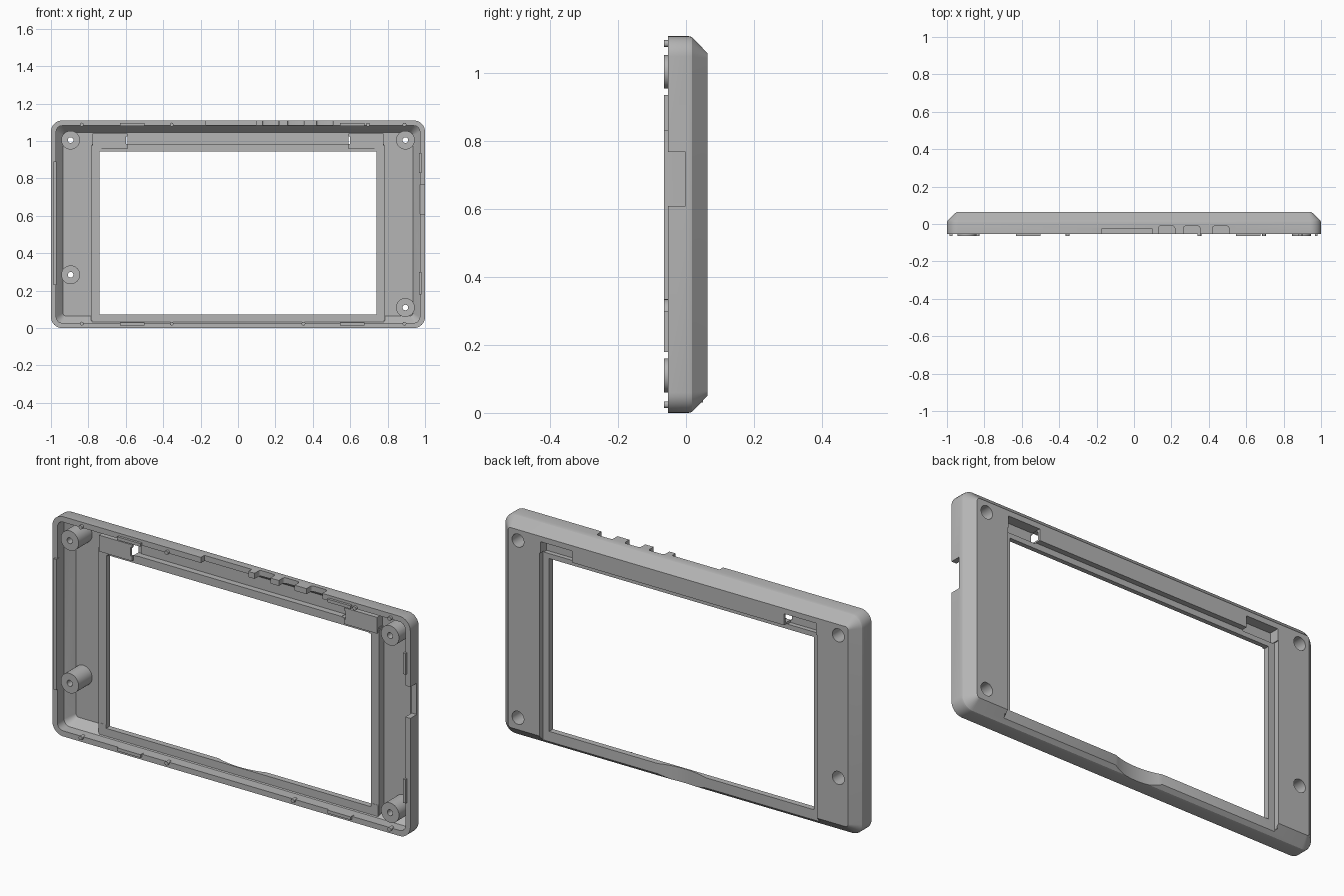
import bpy, bmesh, math
from mathutils import Matrix, Vector

if "Cube" in bpy.data.objects:
    bpy.data.objects.remove(bpy.data.objects["Cube"])

grey = bpy.data.materials.new("light_grey")
grey.use_nodes = True
COLOUR = (0.46, 0.46, 0.46, 1)
grey.diffuse_color = COLOUR
grey.node_tree.nodes["Principled BSDF"].inputs["Base Color"].default_value = COLOUR

HEIGHT = 1.11
FRONT, TIP, BACK = -0.053, -0.065, 0.063


def finish(bm, name):
    bmesh.ops.recalc_face_normals(bm, faces=bm.faces)
    mesh = bpy.data.meshes.new(name)
    bm.to_mesh(mesh)
    bm.free()
    mesh.materials.append(grey)
    ob = bpy.data.objects.new(name, mesh)
    bpy.context.scene.collection.objects.link(ob)
    return ob


def box(name, x0, x1, y0, y1, z0, z1, bevel=0):
    bm = bmesh.new()
    size = Vector((x1 - x0, y1 - y0, z1 - z0))
    mid = Vector((x0 + x1, y0 + y1, z0 + z1)) / 2
    bmesh.ops.create_cube(bm, size=1, matrix=Matrix.Translation(mid) @ Matrix.Diagonal(size).to_4x4())
    if bevel:  # round the edges that run through the top wall
        edges = [e for e in bm.edges if all(v.co.y > mid.y for v in e.verts)
                 and abs(e.verts[0].co.z - e.verts[1].co.z) > 1e-4]
        bmesh.ops.bevel(bm, geom=edges, offset=bevel, segments=4, profile=0.5, affect='EDGES')
    return finish(bm, name)


def rod(name, x, z, radius, y0, y1, sides=32):
    bm = bmesh.new()
    place = Matrix.Translation((x, (y0 + y1) / 2, z)) @ Matrix.Rotation(math.pi / 2, 4, 'X')
    bmesh.ops.create_cone(bm, cap_ends=True, segments=sides, radius1=radius,
                          radius2=radius, depth=y1 - y0, matrix=place)
    return finish(bm, name)


def rounded_loft(name, sections, radius, steps=8):
    """Loft rounded rectangles given as (depth, inset) pairs."""
    bm = bmesh.new()
    rings = []
    for y, inset in sections:
        r = max(radius - inset, 0.015)
        ring = []
        for k, (sx, sz) in enumerate(((1, 1), (-1, 1), (-1, -1), (1, -1))):
            cx = sx * (1 - inset - r)
            cz = HEIGHT / 2 + sz * (HEIGHT / 2 - inset - r)
            for i in range(steps + 1):
                a = math.pi / 2 * (k + i / steps)
                ring.append(bm.verts.new((cx + r * math.cos(a), y, cz + r * math.sin(a))))
        rings.append(ring)
    for a, b in zip(rings, rings[1:]):
        for i in range(len(a)):
            j = (i + 1) % len(a)
            bm.faces.new((a[i], a[j], b[j], b[i]))
    bm.faces.new(rings[0])
    bm.faces.new(rings[-1])
    return finish(bm, name)


def combine(target, tool, operation):
    mod = target.modifiers.new("combine", 'BOOLEAN')
    mod.operation, mod.solver, mod.object = operation, 'EXACT', tool
    bpy.context.view_layer.update()
    bpy.context.view_layer.objects.active = target
    bpy.ops.object.modifier_apply(modifier=mod.name)
    bpy.data.objects.remove(tool)


# Hollow shell with a chamfered back
frame = rounded_loft("frame_shell", [(FRONT, 0), (0.008, 0), (0.018, 0.003), (BACK, 0.05)], 0.06)
combine(frame, rounded_loft("cavity", [(-0.2, 0.028), (0.0, 0.028), (0.043, 0.065)], 0.06), 'DIFFERENCE')

posts = [(-0.895, 1.005), (0.895, 1.005), (-0.895, 0.285), (0.895, 0.11)]

# Inner rails, sills, latch housings and screw posts
added = [box("lower_sill", -0.78, 0.78, 0.005, 0.05, 0.03, 0.09),
         box("upper_lip", -0.78, 0.78, 0.012, 0.05, 0.935, 0.985)]
for s in (-1, 1):
    xs = sorted((s * 0.73, s * 0.785))
    added.append(box("side_rail", *xs, 0.006, 0.05, 0.04, 0.975))
    xs = sorted((s * 0.592, s * 0.777))
    added.append(box("latch_housing", *xs, 0.0, 0.05, 0.958, 1.04))
for x, z in posts:
    added.append(rod("screw_post", x, z, 0.05, TIP, 0.05))
for part in added:
    combine(frame, part, 'UNION')

# Window, cover recess and finger scoop
cuts = [box("window", -0.74, 0.74, -0.2, 0.2, 0.072, 0.945),
        box("cover_recess", -0.775, 0.775, 0.035, 0.2, -0.1, 0.975)]
bm = bmesh.new()
bmesh.ops.create_cone(bm, cap_ends=True, segments=128, radius1=0.4, radius2=0.4, depth=0.4,
                      matrix=Matrix.Translation((0, 0.412, 0)))
cuts.append(finish(bm, "finger_scoop"))
# Latch pockets
for s in (-1, 1):
    xs = sorted((s * 0.592, s * 0.77))
    cuts.append(box("latch_pocket", *xs, 0.012, 0.2, 0.97, 1.033))
    xs = sorted((s * 0.57, s * 0.6))
    cuts.append(box("latch_hole", *xs, -0.1, 0.05, 0.983, 1.025))
# Screw holes
for x, z in posts:
    cuts.append(rod("screw_hole", x, z, 0.015, -0.2, 0.2, 24))
    cuts.append(rod("screw_head_hole", x, z, 0.033, -0.02, 0.2))
# Connector openings in the top and left walls
cuts.append(box("wide_port", -0.17, 0.095, -0.2, -0.025, 1.07, 1.2))
for x in (0.13, 0.265, 0.42):
    cuts.append(box("port", x, x + 0.088, -0.2, -0.011, 1.07, 1.2, 0.012))
cuts.append(box("side_port", 0.95, 1.2, -0.2, -0.002, 0.61, 0.768))
for part in cuts:
    combine(frame, part, 'DIFFERENCE')

# Alignment tabs and pins on the front rim
for z0 in (0.014, HEIGHT - 0.03):
    for x0, x1 in ((-0.63, -0.5), (0.545, 0.675)):
        box("rim_tab", x0, x1, TIP, -0.04, z0, z0 + 0.016)
box("right_rim_tab", -0.986, -0.97, TIP, -0.04, 0.23, 0.89)
for z0, z1 in ((0.18, 0.3), (0.83, 0.937)):
    box("left_rim_tab", 0.967, 0.982, TIP, -0.04, z0, z1)
for z, xs in ((0.024, (-0.835, -0.355, 0.35, 0.89)),
              (HEIGHT - 0.022, (-0.835, -0.355, 0.695, 0.89))):
    for x in xs:
        rod("rim_pin", x, z, 0.01, TIP, -0.04, 16)

# Smooth curved areas, sharp edges kept
bpy.ops.object.select_all(action='DESELECT')
frame.select_set(True)
bpy.context.view_layer.objects.active = frame
bpy.ops.object.shade_smooth_by_angle(angle=math.radians(25))
